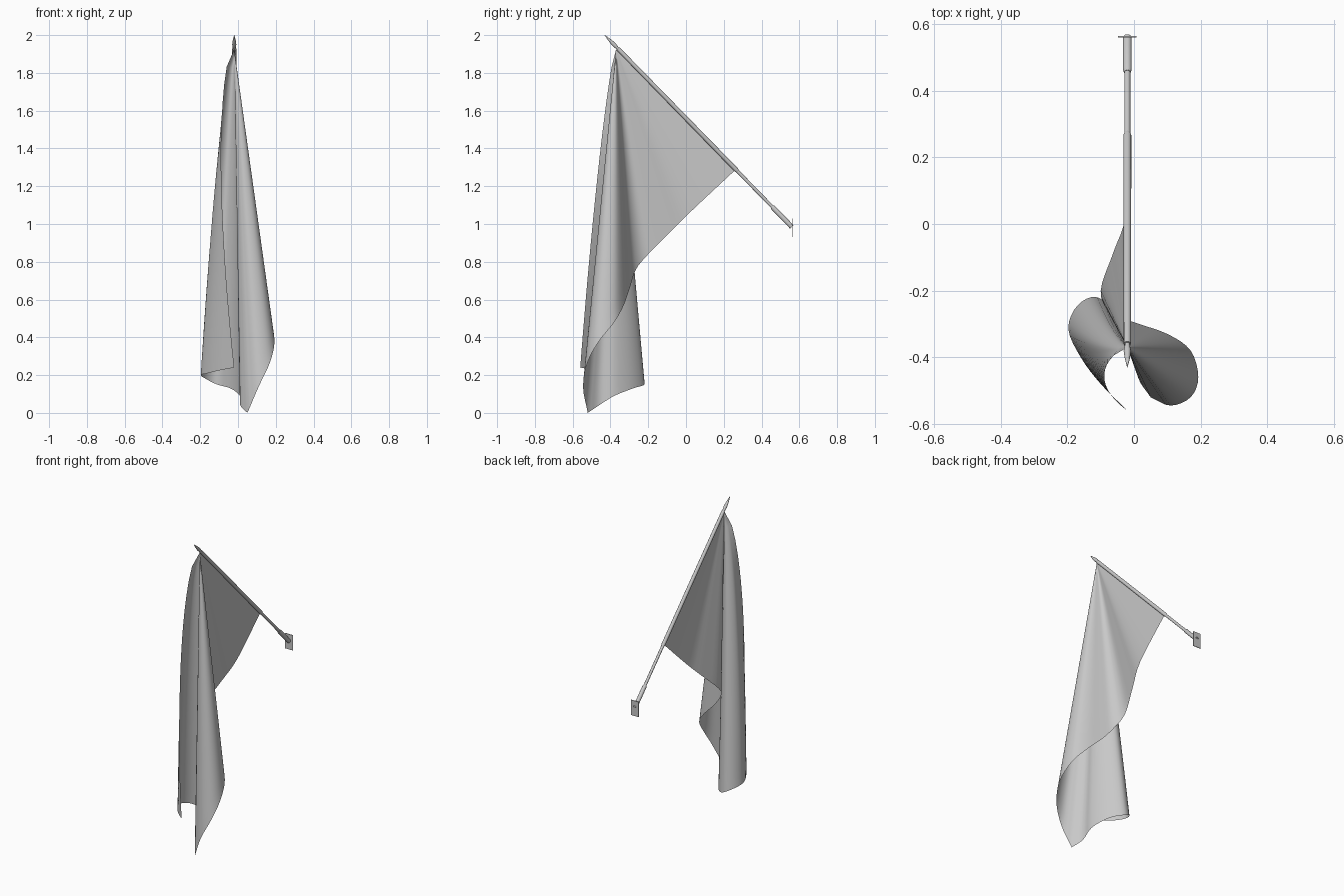
import bpy
import bmesh
from math import cos, sin, tau
from mathutils import Vector

cube = bpy.data.objects.get("Cube")
if cube:
    bpy.data.objects.remove(cube, do_unlink=True)

grey = bpy.data.materials.new("light grey")
grey.use_nodes = True
colour = (0.58, 0.58, 0.58, 1)
grey.diffuse_color = colour
shader = next(n for n in grey.node_tree.nodes if n.type == "BSDF_PRINCIPLED")
shader.inputs["Base Color"].default_value = colour
shader.inputs["Roughness"].default_value = 0.8


def finish(name, bm, angle):
    """Turn a bmesh into a named, smooth-shaded object."""
    bmesh.ops.recalc_face_normals(bm, faces=bm.faces)
    mesh = bpy.data.meshes.new(name)
    bm.to_mesh(mesh)
    bm.free()
    mesh.materials.append(grey)
    obj = bpy.data.objects.new(name, mesh)
    bpy.context.collection.objects.link(obj)
    bpy.ops.object.select_all(action="DESELECT")
    obj.select_set(True)
    bpy.context.view_layer.objects.active = obj
    bpy.ops.object.shade_smooth_by_angle(angle=angle)
    return obj


def smooth_path(points, steps):
    """Sample a smooth curve that passes through every point."""
    pts = [Vector(p) for p in points]
    pts = [2 * pts[0] - pts[1]] + pts + [2 * pts[-1] - pts[-2]]
    path = []
    for a, b, c, d in zip(pts, pts[1:], pts[2:], pts[3:]):
        for k in range(steps):
            t = k / steps
            path.append(0.5 * (2 * b + (c - a) * t
                               + (2 * a - 5 * b + 4 * c - d) * t ** 2
                               + (3 * b - a - 3 * c + d) * t ** 3))
    path.append(pts[-2])
    return path


def lathe(name, profile, start, axis, sides=12):
    """Revolve (distance, radius) pairs about a slanted axis."""
    bm = bmesh.new()
    side = Vector((1, 0, 0))
    up = axis.cross(side)
    rings = []
    for dist, radius in profile:
        centre = start + axis * dist
        rings.append([bm.verts.new(centre + radius * (side * cos(tau * i / sides)
                                                      + up * sin(tau * i / sides)))
                      for i in range(sides)])
    for low, high in zip(rings, rings[1:]):
        for i in range(sides):
            j = (i + 1) % sides
            bm.faces.new((low[i], low[j], high[j], high[i]))
    bm.faces.new(rings[0])
    bm.faces.new(rings[-1])
    return finish(name, bm, 0.6)


# Slanted pole: wall socket, thin shaft, thicker upper sleeve, pointed finial
foot = Vector((-0.02, 0.56, 0.985))
tip = Vector((-0.02, -0.43, 2.0))
length = (tip - foot).length
axis = (tip - foot).normalized()
lathe("socket", [(0, 0.013), (0.14, 0.013), (0.15, 0.01)], foot, axis)
lathe("shaft", [(0.1, 0.009), (0.43, 0.009)], foot, axis)
lathe("sleeve", [(0.41, 0.009), (0.42, 0.012), (length - 0.1, 0.011)], foot, axis)
lathe("finial", [(length - 0.1, 0.007), (length - 0.07, 0.011),
                 (length - 0.04, 0.008), (length, 0.0008)], foot, axis)

# Thin wall plate
bm = bmesh.new()
bmesh.ops.create_cube(bm, size=1)
bmesh.ops.scale(bm, vec=(0.056, 0.004, 0.1), verts=bm.verts)
bmesh.ops.translate(bm, vec=(-0.02, 0.562, 0.98), verts=bm.verts)
finish("wall_plate", bm, 0.5)

# Hanging cloth: folds radiate from the upper pole corner to the free edges
lower_edge = [(-0.02, 0.26, 1.285), (-0.025, 0.03, 1.07), (-0.06, -0.08, 0.96),
              (-0.1, -0.2, 0.84), (-0.07, -0.265, 0.76), (0, -0.295, 0.67),
              (0.1, -0.33, 0.57), (0.17, -0.38, 0.48), (0.193, -0.46, 0.38),
              (0.17, -0.52, 0.27), (0.11, -0.545, 0.14), (0.05, -0.52, 0)]
fly_edge = [(0.05, -0.52, 0), (0.012, -0.46, 0.04), (0.01, -0.38, 0.09),
            (-0.04, -0.28, 0.13), (-0.11, -0.22, 0.15), (-0.17, -0.245, 0.18),
            (-0.197, -0.315, 0.2), (-0.16, -0.4, 0.21), (-0.1, -0.48, 0.225),
            (-0.02, -0.56, 0.24)]
rim = smooth_path(lower_edge, 4)[:-1] + smooth_path(fly_edge, 4)
corner = Vector((-0.02, -0.37, 1.925))
rings = 18

bm = bmesh.new()
apex = bm.verts.new(corner)
rays = []
for i, end in enumerate(rim):
    swell = max(0, i / (len(rim) - 1) - 0.6) / 0.4
    bulge = Vector((-0.18, -0.06, 0)) * swell ** 2
    ray = []
    for k in range(1, rings + 1):
        t = k / rings
        ray.append(bm.verts.new(corner.lerp(end, t) + bulge * t ** 0.5 * (1 - t)))
    rays.append(ray)
for a, b in zip(rays, rays[1:]):
    bm.faces.new((apex, a[0], b[0]))
    for k in range(rings - 1):
        bm.faces.new((a[k], a[k + 1], b[k + 1], b[k]))
finish("flag_cloth", bm, 1.5)
